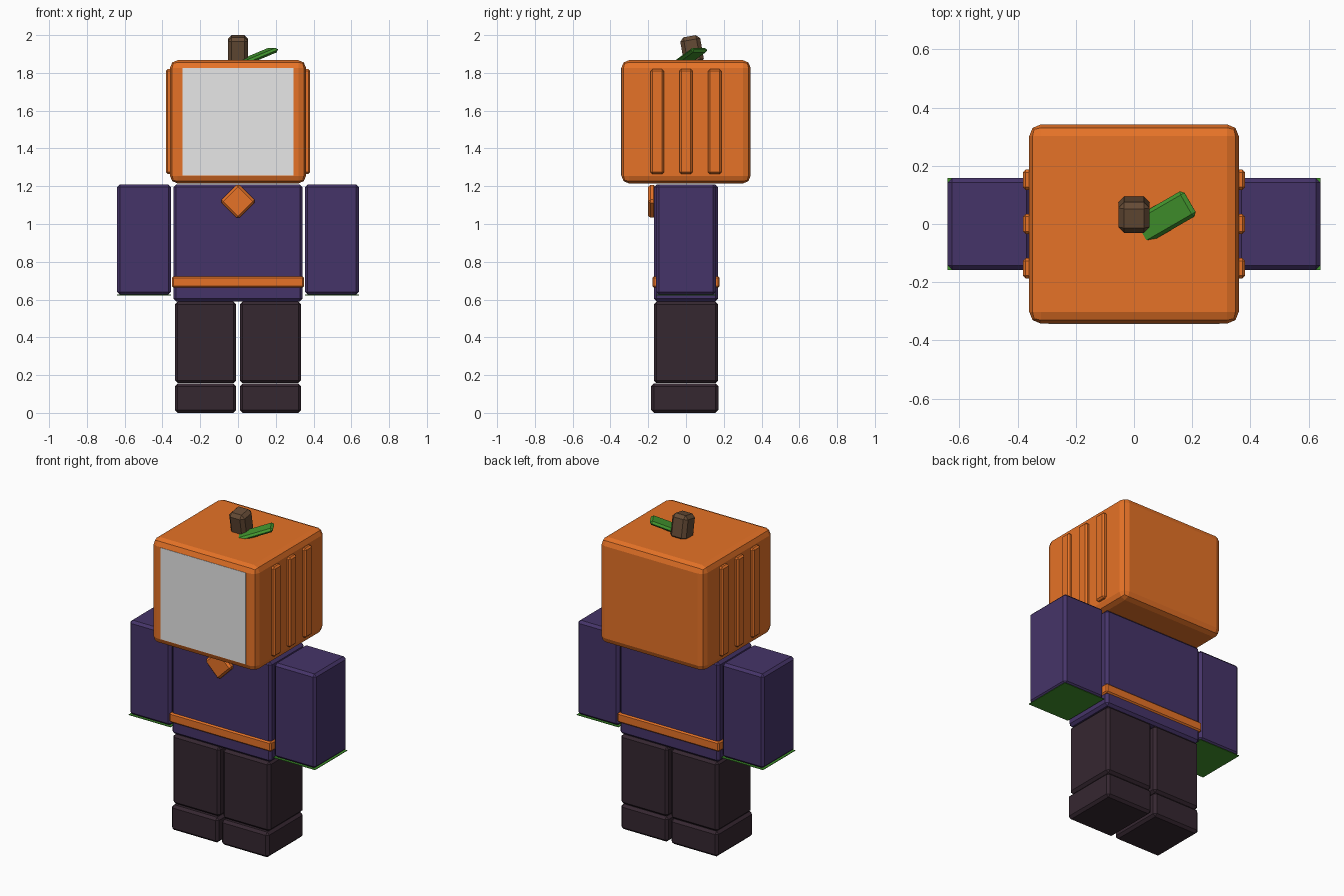
import bpy
from math import radians
from mathutils import Euler

if "Cube" in bpy.data.objects:
    bpy.data.objects.remove(bpy.data.objects["Cube"], do_unlink=True)


def material(name, rgb):
    mat = bpy.data.materials.new(name)
    mat.use_nodes = True
    colour = (*rgb, 1.0)
    mat.diffuse_color = colour
    mat.node_tree.nodes["Principled BSDF"].inputs["Base Color"].default_value = colour
    return mat


orange = material("pumpkin orange", (0.79, 0.17, 0.02))
purple = material("dark purple", (0.06, 0.034, 0.14))
charcoal = material("plum black", (0.036, 0.02, 0.03))
brown = material("stem brown", (0.13, 0.07, 0.036))
green = material("leaf green", (0.055, 0.3, 0.027))
grey = material("face grey", (0.8, 0.8, 0.8))


def box(name, centre, size, mat, bevel=0.015, segments=1, tilt=(0, 0, 0)):
    """Bevelled box, tilted by degrees about its own centre."""
    bpy.ops.mesh.primitive_cube_add(size=1, location=centre)
    obj = bpy.context.object
    obj.name = name
    for v in obj.data.vertices:
        v.co = [c * s for c, s in zip(v.co, size)]
    obj.rotation_euler = Euler([radians(a) for a in tilt])
    obj.data.materials.append(mat)
    if bevel:
        mod = obj.modifiers.new("bevel", "BEVEL")
        mod.width = bevel
        mod.segments = segments
    return obj


# Head with face panel
box("head", (0, 0, 1.541), (0.72, 0.684, 0.652), orange, 0.04, 2)
box("face_panel", (0, -0.342, 1.541), (0.586, 0.004, 0.568), grey, 0)

# Stem and leaf on top
box("stem", (0, 0.032, 1.92), (0.107, 0.107, 0.15), brown, 0.02, 1, (10, 0, 0))
box("leaf", (0.105, 0.024, 1.888), (0.215, 0.1, 0.025), green, 0.012, 1, (0, -20, 30))

# Torso, belt and chest diamond
box("torso", (0, 0, 0.9), (0.684, 0.34, 0.62), purple)
box("belt", (0, 0, 0.693), (0.7, 0.356, 0.06), orange, 0.008)
box("chest_diamond", (0, -0.18, 1.12), (0.134, 0.04, 0.134), orange, 0.012, 1, (0, 45, 0))

# Paired parts
for side, s in (("left", 1), ("right", -1)):
    box(side + "_arm", (s * 0.497, 0, 0.918), (0.286, 0.316, 0.584), purple)
    box(side + "_hand_base", (s * 0.497, 0, 0.624), (0.286, 0.316, 0.004), green, 0)
    box(side + "_leg", (s * 0.172, 0, 0.373), (0.324, 0.34, 0.432), charcoal)
    box(side + "_shoe", (s * 0.172, -0.007, 0.078), (0.324, 0.356, 0.156), charcoal)
    for i, y in enumerate((-0.152, 0, 0.152)):
        box(f"{side}_head_rib_{i + 1}", (s * 0.362, y, 1.542),
            (0.04, 0.07, 0.556), orange, 0.01)
